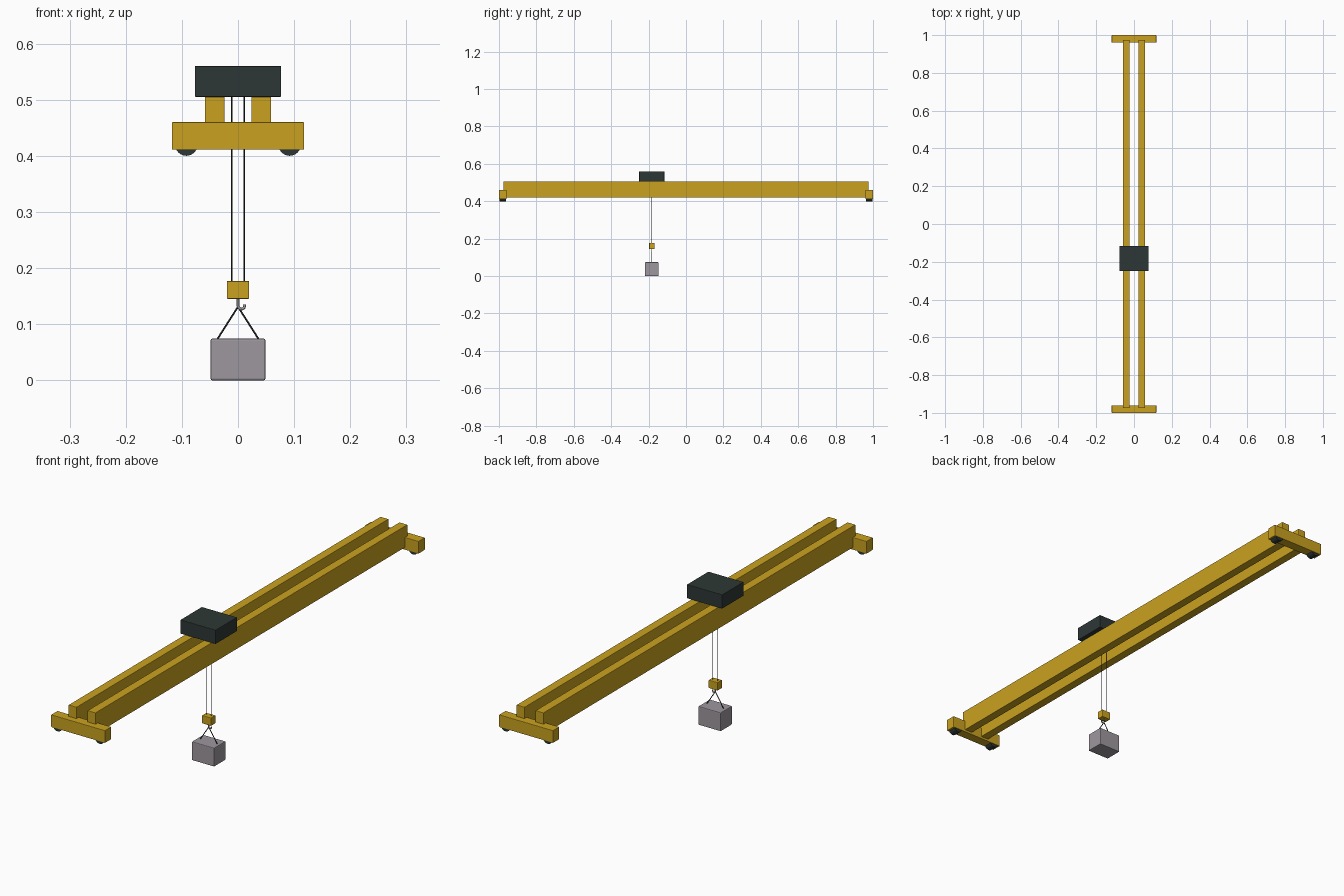
import bpy
import math
from mathutils import Vector

cube = bpy.data.objects.get("Cube")
if cube:
    bpy.data.objects.remove(cube, do_unlink=True)


def material(name, rgb):
    m = bpy.data.materials.new(name)
    m.use_nodes = True
    m.diffuse_color = (*rgb, 1)
    node = next(n for n in m.node_tree.nodes if n.type == "BSDF_PRINCIPLED")
    node.inputs["Base Color"].default_value = (*rgb, 1)
    return m


YELLOW = material("crane yellow", (0.59, 0.36, 0.014))
DARK = material("dark machinery", (0.027, 0.039, 0.037))
GREY = material("load grey", (0.34, 0.31, 0.34))
STEEL = material("hook steel", (0.32, 0.32, 0.33))
ROPE = material("rope black", (0.02, 0.022, 0.022))

TROLLEY_Y = -0.183


def box(name, low, high, mat, bevel=0.0015):
    """Bevelled box spanning two opposite corners."""
    low, high = Vector(low), Vector(high)
    bpy.ops.mesh.primitive_cube_add(size=1, location=(low + high) / 2)
    ob = bpy.context.object
    ob.name = name
    ob.scale = high - low
    bpy.ops.object.transform_apply(location=False, rotation=False, scale=True)
    ob.data.materials.append(mat)
    mod = ob.modifiers.new("soft edges", "BEVEL")
    mod.width = bevel
    mod.segments = 2
    return ob


def rod(name, start, end, radius, mat, sides=8):
    """Cylinder between two points."""
    start, end = Vector(start), Vector(end)
    axis = end - start
    bpy.ops.mesh.primitive_cylinder_add(vertices=sides, radius=radius, depth=axis.length,
                                        location=(start + end) / 2)
    ob = bpy.context.object
    ob.name = name
    ob.rotation_euler = axis.to_track_quat("Z", "Y").to_euler()
    ob.data.materials.append(mat)
    bpy.ops.object.shade_smooth_by_angle(angle=math.radians(50))
    return ob


# Twin bridge girders
for side, s in (("left", 1), ("right", -1)):
    xs = sorted((s * 0.024, s * 0.059))
    box(f"{side}_girder", (xs[0], -0.975, 0.42), (xs[1], 0.975, 0.505), YELLOW)

# End trucks with their wheels
for end, e in (("front", -1), ("back", 1)):
    ys = sorted((e * 0.96, e))
    box(f"{end}_end_truck", (-0.118, ys[0], 0.411), (0.118, ys[1], 0.46), YELLOW)
    for side, s in (("left", 1), ("right", -1)):
        rod(f"{end}_{side}_wheel", (s * 0.092, e * 0.963, 0.42),
            (s * 0.092, e * 0.997, 0.42), 0.02, DARK, 24)

# Trolley on the girders
box("trolley", (-0.077, TROLLEY_Y - 0.067, 0.505), (0.077, TROLLEY_Y + 0.067, 0.56), DARK)

# Hoist ropes and hook block
for side, s in (("left", 1), ("right", -1)):
    rod(f"{side}_hoist_rope", (s * 0.011, TROLLEY_Y, 0.17),
        (s * 0.011, TROLLEY_Y, 0.51), 0.0014, ROPE)
box("hook_block", (-0.02, TROLLEY_Y - 0.014, 0.145), (0.02, TROLLEY_Y + 0.014, 0.177), YELLOW, 0.002)

# Hook: a shank that curls round to the left
curve = bpy.data.curves.new("hook", "CURVE")
curve.dimensions = "3D"
curve.bevel_depth = 0.0025
curve.bevel_resolution = 2
curve.use_fill_caps = True
points = [(0, 0.147)]
for i in range(9):
    a = math.pi + math.pi * 1.1 * i / 8
    points.append((0.006 + 0.006 * math.cos(a), 0.133 + 0.006 * math.sin(a)))
spline = curve.splines.new("POLY")
spline.points.add(len(points) - 1)
for p, (x, z) in zip(spline.points, points):
    p.co = (x, TROLLEY_Y, z, 1)
hook = bpy.data.objects.new("hook", curve)
hook.data.materials.append(STEEL)
bpy.context.collection.objects.link(hook)

# Slings and the hanging load
for side, s in (("left", 1), ("right", -1)):
    rod(f"{side}_sling", (0, TROLLEY_Y, 0.131), (s * 0.037, TROLLEY_Y, 0.073), 0.0016, ROPE)
box("load", (-0.049, TROLLEY_Y - 0.036, 0), (0.049, TROLLEY_Y + 0.036, 0.074), GREY, 0.003)
